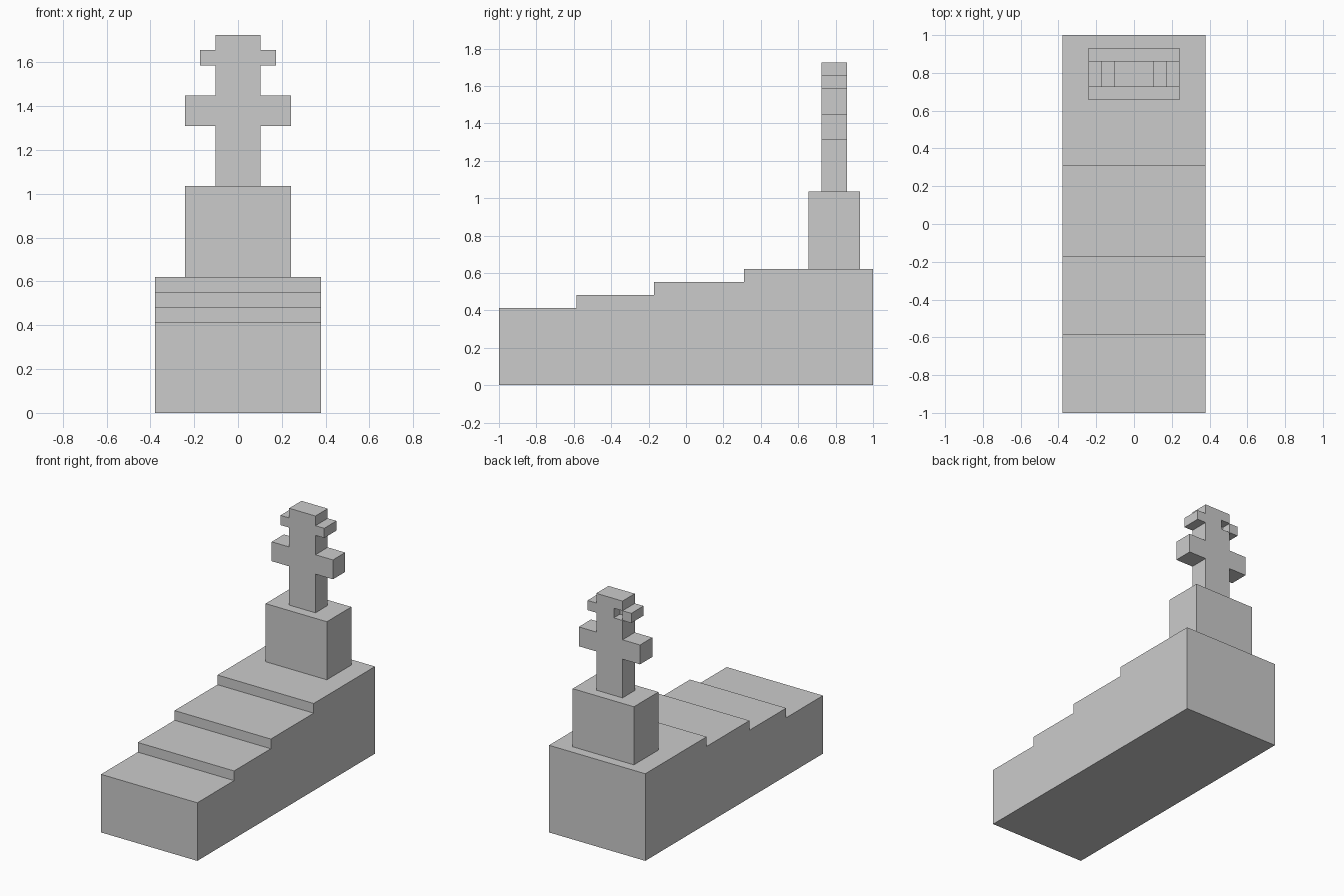
import bpy, bmesh

if "Cube" in bpy.data.objects:
    bpy.data.objects.remove(bpy.data.objects["Cube"])

U = 2 / 29  # grid unit of the blocky design


def finish(name, bm):
    bmesh.ops.recalc_face_normals(bm, faces=bm.faces)
    mesh = bpy.data.meshes.new(name)
    bm.to_mesh(mesh)
    bm.free()
    obj = bpy.data.objects.new(name, mesh)
    bpy.context.collection.objects.link(obj)
    return obj


def extrude_profile(name, points, offset):
    """Fill a closed profile (grid units) and extrude it by offset."""
    bm = bmesh.new()
    face = bm.faces.new([bm.verts.new([c * U for c in p]) for p in points])
    ext = bmesh.ops.extrude_face_region(bm, geom=[face])
    verts = [v for v in ext["geom"] if isinstance(v, bmesh.types.BMVert)]
    bmesh.ops.translate(bm, verts=verts, vec=[c * U for c in offset])
    return finish(name, bm)


def box(name, lo, hi):
    points = [(lo[0], lo[1], lo[2]), (hi[0], lo[1], lo[2]),
              (hi[0], hi[1], lo[2]), (lo[0], hi[1], lo[2])]
    return extrude_profile(name, points, (0, 0, hi[2] - lo[2]))


# Stepped base: side profile extruded across the width
side = [(-14.5, 0)]
for start, end, height in [(0, 6, 6), (6, 12, 7), (12, 19, 8), (19, 29, 9)]:
    side += [(start - 14.5, height), (end - 14.5, height)]
side.append((14.5, 0))
extrude_profile("stepped_base", [(-5.5, y, z) for y, z in side], (11, 0, 0))

# Pedestal block
box("pedestal", (-3.5, 9.5, 9), (3.5, 13.5, 15))

# Two-armed cross: mirrored half outline
half = [(1.5, 15), (1.5, 19), (3.5, 19), (3.5, 21), (1.5, 21), (1.5, 23),
        (2.5, 23), (2.5, 24), (1.5, 24), (1.5, 25)]
outline = half + [(-x, z) for x, z in reversed(half)]
cross = extrude_profile("double_cross", [(x, 10.5, z) for x, z in outline], (0, 2, 0))

# Small chipped notch in the rear of the upper arm joint
cutter = box("notch_cutter", (-1.5, 11.5, 23), (-0.5, 13, 24))
cutter.hide_render = True
cutter.hide_viewport = True
cutter.display_type = 'WIRE'
mod = cross.modifiers.new("notch", 'BOOLEAN')
mod.operation = 'DIFFERENCE'
mod.solver = 'EXACT'
mod.object = cutter
